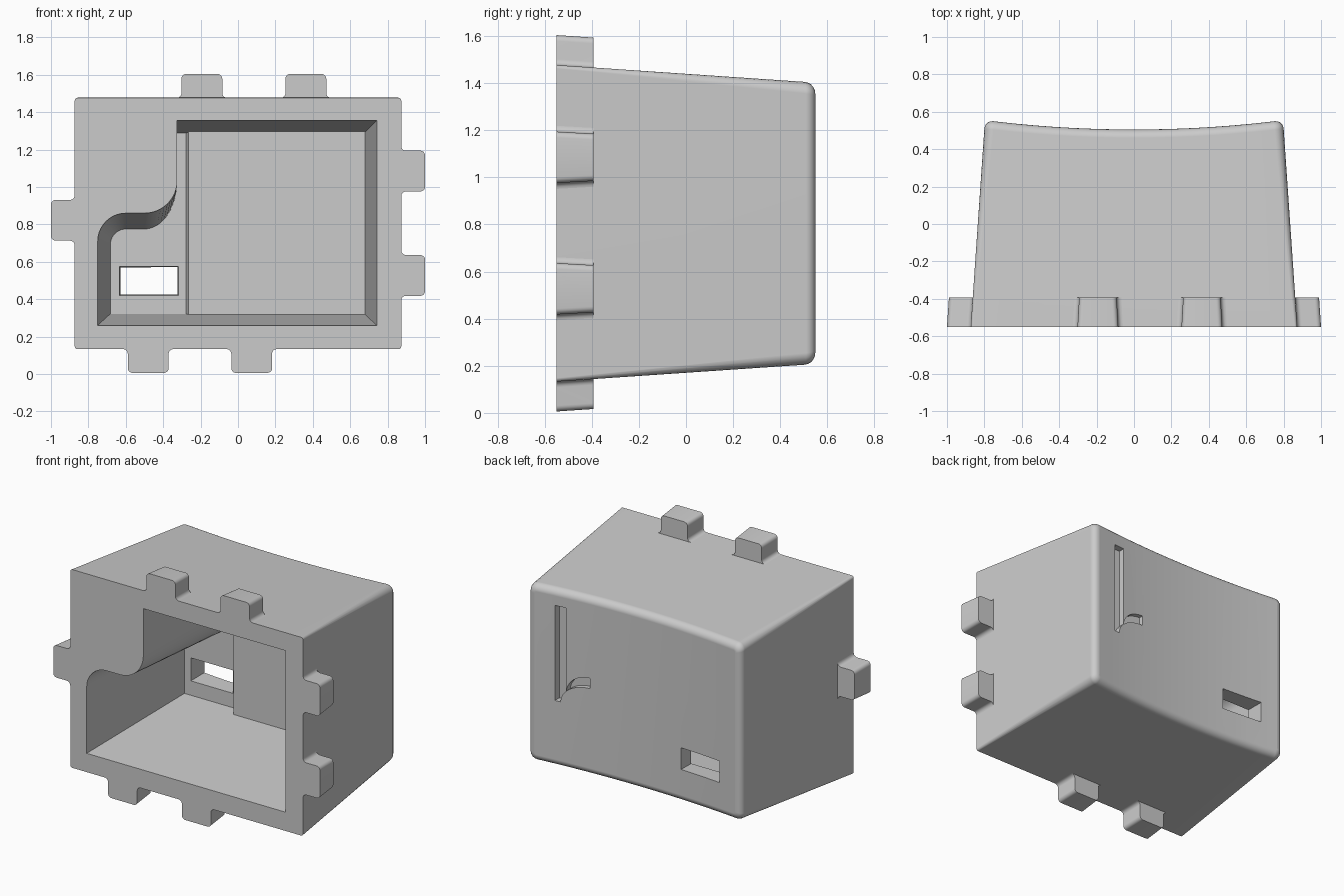
import bpy, bmesh
from math import cos, sin, radians

if "Cube" in bpy.data.objects:
    bpy.data.objects.remove(bpy.data.objects["Cube"], do_unlink=True)

FRONT, BACK, MID = -0.55, 0.555, 0.805

grey = bpy.data.materials.new("plain grey")
grey.use_nodes = True
colour = (0.6, 0.6, 0.6, 1)
grey.diffuse_color = colour
grey.node_tree.nodes["Principled BSDF"].inputs["Base Color"].default_value = colour


def finish(name, bm):
    bmesh.ops.recalc_face_normals(bm, faces=bm.faces)
    mesh = bpy.data.meshes.new(name)
    bm.to_mesh(mesh)
    bm.free()
    mesh.materials.append(grey)
    obj = bpy.data.objects.new(name, mesh)
    bpy.context.collection.objects.link(obj)
    return obj


def bridge(bm, a, b):
    for i in range(len(a)):
        j = (i + 1) % len(a)
        bm.faces.new((a[i], a[j], b[j], b[i]))


def loft(name, front, back, y0, y1):
    """Solid between two outlines of (x, z) points with equal counts."""
    bm = bmesh.new()
    a = [bm.verts.new((x, y0, z)) for x, z in front]
    b = [bm.verts.new((x, y1, z)) for x, z in back]
    bm.faces.new(a)
    bm.faces.new(b)
    bridge(bm, a, b)
    return finish(name, bm)


def arc(cx, cz, rx, rz, start, end, steps=8):
    angles = [radians(start + (end - start) * i / steps) for i in range(steps + 1)]
    return [(cx + rx * cos(t), cz + rz * sin(t)) for t in angles]


def rect(x0, x1, z0, z1):
    return [(x0, z0), (x1, z0), (x1, z1), (x0, z1)]


def volume(mesh):
    bm = bmesh.new()
    bm.from_mesh(mesh)
    result = bm.calc_volume()
    bm.free()
    return result


def cut(target, tool):
    """Subtract the tool, moving on to another solver if one fails."""
    before = volume(target.data)
    mod = target.modifiers.new("cut", "BOOLEAN")
    mod.operation, mod.object = "DIFFERENCE", tool
    for solver in ("MANIFOLD", "EXACT", "FLOAT"):
        mod.solver = solver
        graph = bpy.context.evaluated_depsgraph_get()
        mesh = bpy.data.meshes.new_from_object(target.evaluated_get(graph))
        if 0.3 * before < volume(mesh) < 0.9999 * before:
            break
    target.modifiers.clear()
    target.data = mesh
    bpy.data.objects.remove(tool, do_unlink=True)


# Drafted housing: rings from the flat front to the rounded, hollow-curved back
def half_ring(depth, inset, radius, side):
    pts = []
    w, h, n = 0.873, 0.672, 14
    back_w = 0.797 - inset
    corner = arc(0, 0, radius, radius, 180, 270, 4)
    spans = [(-1, u, v) for u, v in corner]
    spans += [(2 * i / n - 1, 0, -radius) for i in range(1, n)]
    spans += [(1, -u, v) for u, v in reversed(corner)]
    for s, u, v in spans:
        y = FRONT
        if depth is not None:
            x = s * (back_w - radius) + u
            y = 0.505 + (BACK - 0.505) * (x / 0.797) ** 2 - depth
        t = (y - FRONT) / (BACK - FRONT)
        x = s * (w - 0.076 * t - inset - radius) + u
        z = h - 0.075 * t - inset - radius - v
        pts.append((x, y, MID + side * z))
    return pts


def make_housing():
    r = 0.045
    rings = [(None, 0, 0.015)]
    for k in range(6):
        a = radians(18 * k)
        inset = r * (1 - cos(a))
        rings.append((r * (1 - sin(a)), inset, 0.05 - 0.8 * inset))
    bm = bmesh.new()
    loops = []
    for ring in rings:
        low = [bm.verts.new(p) for p in half_ring(*ring, -1)]
        high = [bm.verts.new(p) for p in half_ring(*ring, 1)]
        loops.append(low + high[::-1])
    for a, b in zip(loops, loops[1:]):
        bridge(bm, a, b)
    bm.faces.new(loops[0])
    for i in range(len(low) - 1):
        bm.faces.new((low[i], low[i + 1], high[i + 1], high[i]))
    return finish("housing", bm)


# Alignment tab: flared root, rounded tip, slight draft
def tab_outline(half, shift):
    r, tip, root = 0.025, 0.127 - shift, -shift
    right = arc(half + r, root + r, r, r, 270, 180, 5)
    right += arc(half - r, tip - r, r, r, 0, 90, 5)
    return right + [(-u, v) for u, v in reversed(right)]


def make_tab(side, number, centre):
    place = {
        "top": lambda u, v: (centre + u, 1.477 + v),
        "bottom": lambda u, v: (centre + u, 0.133 - v),
        "left": lambda u, v: (0.873 + v, centre + u),
        "right": lambda u, v: (-0.873 - v, centre + u),
    }[side]
    front = [place(u, v) for u, v in tab_outline(0.109, 0)]
    back = [place(u, v) for u, v in tab_outline(0.1, 0.0107)]
    return loft(f"{side}_tab_{number}", front, back, FRONT, -0.392)


# Open front cavity with an S-curved shoulder at the upper corner
def cavity_outline(x0, x1, z0, z1, shelf, cx, r):
    pts = [(x0, z0), (x1, z0), (x1, z1), (-0.325, z1)]
    pts += arc(-0.5, 1.035, 0.175, 1.035 - shelf, 0, -90, 12)
    return pts + arc(cx, shelf - r, r, r, 90, 180, 10)


housing = make_housing()
cavity = loft("cavity_cutter",
              cavity_outline(-0.75, 0.742, 0.26, 1.355, 0.86, -0.6, 0.15),
              cavity_outline(-0.682, 0.675, 0.322, 1.288, 0.775, -0.6, 0.082),
              FRONT - 0.002, 0.4)
cut(housing, cavity)

# Rectangular window through the back wall
window = loft("window_cutter", rect(-0.635, -0.318, 0.418, 0.577),
              rect(-0.625, -0.326, 0.428, 0.567), 0.36, 0.62)
cut(housing, window)

# Shallow hooked groove in the outside of the back
hook = [(0.53, 1.295), (0.61, 1.295), (0.61, 0.65)]
hook += arc(0.36, 0.65, 0.21, 0.14, 0, 90)
hook += arc(0.36, 0.72, 0.17, 0.14, 90, 0)
cut(housing, loft("groove_cutter", hook, hook, 0.485, 0.62))

# Raised panel on the inner back wall
panel = loft("inner_panel", rect(-0.265, 0.7, 0.3, 1.31),
             rect(-0.28, 0.7, 0.3, 1.31), 0.33, 0.41)

# Tabs around the front rim
tabs = {"top": (-0.193, 0.363), "bottom": (-0.48, 0.073),
        "left": (0.527, 1.085), "right": (0.822,)}
parts = [housing, panel]
for side, centres in tabs.items():
    for number, centre in enumerate(centres, 1):
        parts.append(make_tab(side, number, centre))

# Smooth curved surfaces, keep crisp edges
bpy.ops.object.select_all(action="DESELECT")
for part in parts:
    part.select_set(True)
bpy.context.view_layer.objects.active = housing
bpy.ops.object.shade_smooth_by_angle(angle=radians(32))
weighted = housing.modifiers.new("weighted normals", "WEIGHTED_NORMAL")
weighted.keep_sharp = True
